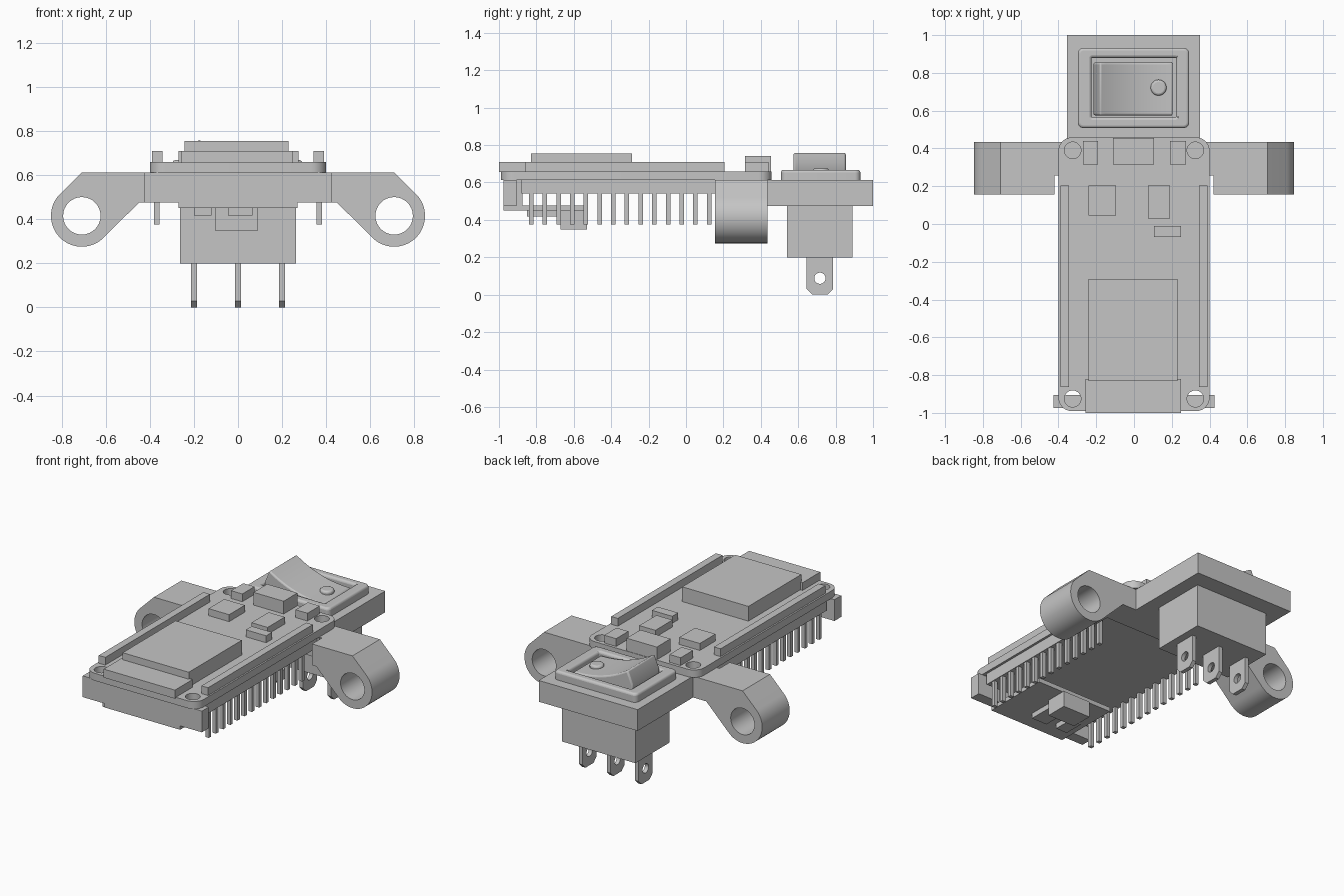
import bpy, bmesh
from math import pi, cos, sin, radians
from mathutils import Matrix

cube = bpy.data.objects.get("Cube")
if cube:
    bpy.data.objects.remove(cube, do_unlink=True)

grey = bpy.data.materials.new("plain grey")
grey.use_nodes = True
COLOUR = (0.56, 0.56, 0.56, 1)
grey.diffuse_color = COLOUR
grey.node_tree.nodes["Principled BSDF"].inputs["Base Color"].default_value = COLOUR

# Frames that lay a flat profile in each plane, thickness along the normal
FLAT = Matrix.Identity(4)
FRONTAL = Matrix(((1, 0, 0, 0), (0, 0, -1, 0), (0, 1, 0, 0), (0, 0, 0, 1)))
SIDEWAYS = Matrix(((0, 0, 1, 0), (1, 0, 0, 0), (0, 1, 0, 0), (0, 0, 0, 1)))


def finish(ob, bevel=0):
    ob.data.materials.append(grey)
    if bevel:
        mod = ob.modifiers.new("soft edges", 'BEVEL')
        mod.width, mod.segments = bevel, 3
        mod.limit_method, mod.angle_limit = 'ANGLE', radians(50)
        mod.use_clamp_overlap = False
    bpy.ops.object.select_all(action='DESELECT')
    ob.select_set(True)
    bpy.context.view_layer.objects.active = ob
    bpy.ops.object.shade_smooth_by_angle(angle=radians(30))


def box(name, x, y, z):
    bm = bmesh.new()
    bmesh.ops.create_cube(bm, size=1)
    for v in bm.verts:
        v.co = [lo + (c + 0.5) * (hi - lo) for c, (lo, hi) in zip(v.co, (x, y, z))]
    mesh = bpy.data.meshes.new(name)
    bm.to_mesh(mesh)
    bm.free()
    ob = bpy.data.objects.new(name, mesh)
    bpy.context.collection.objects.link(ob)
    finish(ob)


def arc(cx, cy, r, start=0, end=2 * pi, steps=32):
    return [(cx + r * cos(start + (end - start) * i / steps),
             cy + r * sin(start + (end - start) * i / steps)) for i in range(steps + 1)]


def circle(cx, cy, r):
    return arc(cx, cy, r)[:-1]


def rounded(x0, x1, y0, y1, r):
    corners = ((x1 - r, y1 - r), (x0 + r, y1 - r), (x0 + r, y0 + r), (x1 - r, y0 + r))
    return [p for i, (cx, cy) in enumerate(corners)
            for p in arc(cx, cy, r, i * pi / 2, (i + 1) * pi / 2, 8)]


def plate(name, loops, lo, hi, frame=FLAT, bevel=0):
    """Extruded profile; loops after the first are holes."""
    curve = bpy.data.curves.new(name, 'CURVE')
    curve.dimensions, curve.fill_mode = '2D', 'BOTH'
    curve.extrude = (hi - lo) / 2
    for loop in loops:
        spline = curve.splines.new('POLY')
        spline.points.add(len(loop) - 1)
        for point, (a, b) in zip(spline.points, loop):
            point.co = (a, b, 0, 1)
        spline.use_cyclic_u = True
    temp = bpy.data.objects.new(name + " outline", curve)
    bpy.context.collection.objects.link(temp)
    deps = bpy.context.evaluated_depsgraph_get()
    mesh = bpy.data.meshes.new_from_object(temp.evaluated_get(deps))
    bpy.data.objects.remove(temp, do_unlink=True)
    bpy.data.curves.remove(curve)
    mid = (lo + hi) / 2
    mesh.transform(frame @ Matrix.Translation((0, 0, -mid if frame is FRONTAL else mid)))
    bm = bmesh.new()
    bm.from_mesh(mesh)
    bmesh.ops.remove_doubles(bm, verts=bm.verts, dist=0.0002)
    bmesh.ops.dissolve_limit(bm, angle_limit=0.01, verts=bm.verts, edges=bm.edges)
    bmesh.ops.recalc_face_normals(bm, faces=bm.faces)
    bm.to_mesh(mesh)
    bm.free()
    mesh.name = name
    mesh.materials.clear()
    ob = bpy.data.objects.new(name, mesh)
    bpy.context.collection.objects.link(ob)
    finish(ob, bevel)


# Circuit board with four screw holes
holes = [circle(sx * 0.325, y, 0.044) for sx in (-1, 1) for y in (0.39, -0.925)]
plate("circuit_board", [rounded(-0.4, 0.4, -0.99, 0.458, 0.07)] + holes, 0.612, 0.66)

# Carrier under the board
box("carrier_deck", (-0.385, 0.385), (-0.88, 0.26), (0.54, 0.612))
box("carrier_rear", (-0.4, 0.4), (0.255, 0.435), (0.475, 0.612))
box("front_bar", (-0.425, 0.425), (-0.975, -0.905), (0.475, 0.612))
box("front_block", (-0.268, 0.268), (-0.972, -0.875), (0.45, 0.612))
box("lower_board", (-0.27, 0.27), (-0.975, -0.54), (0.45, 0.478))
box("lower_socket", (-0.105, 0.09), (-0.67, -0.53), (0.348, 0.45))
box("lower_chip_small", (-0.2, -0.12), (-0.85, -0.72), (0.417, 0.45))
box("lower_chip_large", (-0.045, 0.065), (-0.85, -0.62), (0.417, 0.45))

# Components on top of the board: x range, y range, top height
components = {
    "main_module": ((-0.242, 0.23), (-0.83, -0.29), 0.755),
    "front_connector": ((-0.258, 0.25), (-1.0, -0.82), 0.71),
    "rear_connector": ((-0.11, 0.105), (0.315, 0.455), 0.742),
    "rear_chip_a": ((-0.27, -0.19), (0.315, 0.44), 0.71),
    "rear_chip_b": ((0.19, 0.275), (0.315, 0.44), 0.71),
    "chip_a": ((-0.242, -0.095), (0.045, 0.205), 0.705),
    "chip_b": ((0.075, 0.19), (0.03, 0.205), 0.705),
    "chip_c": ((0.105, 0.25), (-0.07, -0.01), 0.705),
}
for name, (x, y, top) in components.items():
    box(name, x, y, (0.655, top))

# Pin strips, pins and mounting arms, mirrored side to side
for side, s in (("left", 1), ("right", -1)):
    def span(a, b):
        return tuple(sorted((s * a, s * b)))
    box(side + "_pin_strip", span(0.343, 0.39), (-0.862, 0.205), (0.655, 0.71))
    for i in range(14):
        y = -0.828 + i * 0.0732
        box(f"{side}_pin_{i + 1}", span(0.355, 0.38), (y - 0.012, y + 0.012), (0.375, 0.545))
    outline = [(0.42, 0.475), (0.42, 0.612), (0.708, 0.612)]
    outline += arc(0.708, 0.415, 0.14, pi / 4, -3 * pi / 4)
    outline += [(0.449, 0.475)]
    loops = [[(s * a, b) for a, b in loop] for loop in (outline, circle(0.708, 0.415, 0.085))]
    plate(side + "_mount_arm", loops, 0.155, 0.435, FRONTAL)
    box(side + "_arm_root", span(0.39, 0.425), (0.257, 0.435), (0.475, 0.612))

# Switch base, raised rim and body
box("switch_base", (-0.355, 0.35), (0.43, 1.0), (0.475, 0.612))
plate("switch_rim", [rounded(-0.297, 0.292, 0.508, 0.932, 0.03),
                     rounded(-0.225, 0.222, 0.565, 0.88, 0.005)],
      0.59, 0.668, bevel=0.014)
box("switch_body", (-0.262, 0.262), (0.54, 0.89), (0.2, 0.48))

# Rocker with a concave slope falling to one side
rocker = [(-0.215, 0.605), (-0.215, 0.68), (-0.18, 0.762)]
for i in range(1, 13):
    t = i / 12
    rocker.append((-0.18 + 0.385 * t, 0.652 + 0.11 * (1 - t) ** 2.2))
rocker.append((0.205, 0.605))
plate("rocker", [rocker], 0.575, 0.855, FRONTAL, bevel=0.01)
plate("rocker_dot", [circle(0.13, 0.722, 0.042)], 0.64, 0.676, bevel=0.012)

# Blade terminals with holes
blade = [(0.645, 0.205), (0.645, 0.03), (0.675, 0.0), (0.757, 0.0), (0.787, 0.03), (0.787, 0.205)]
for name, x in (("left", 0.2), ("middle", 0), ("right", -0.2)):
    plate(name + "_terminal", [blade, circle(0.716, 0.088, 0.03)], x - 0.013, x + 0.013, SIDEWAYS)
